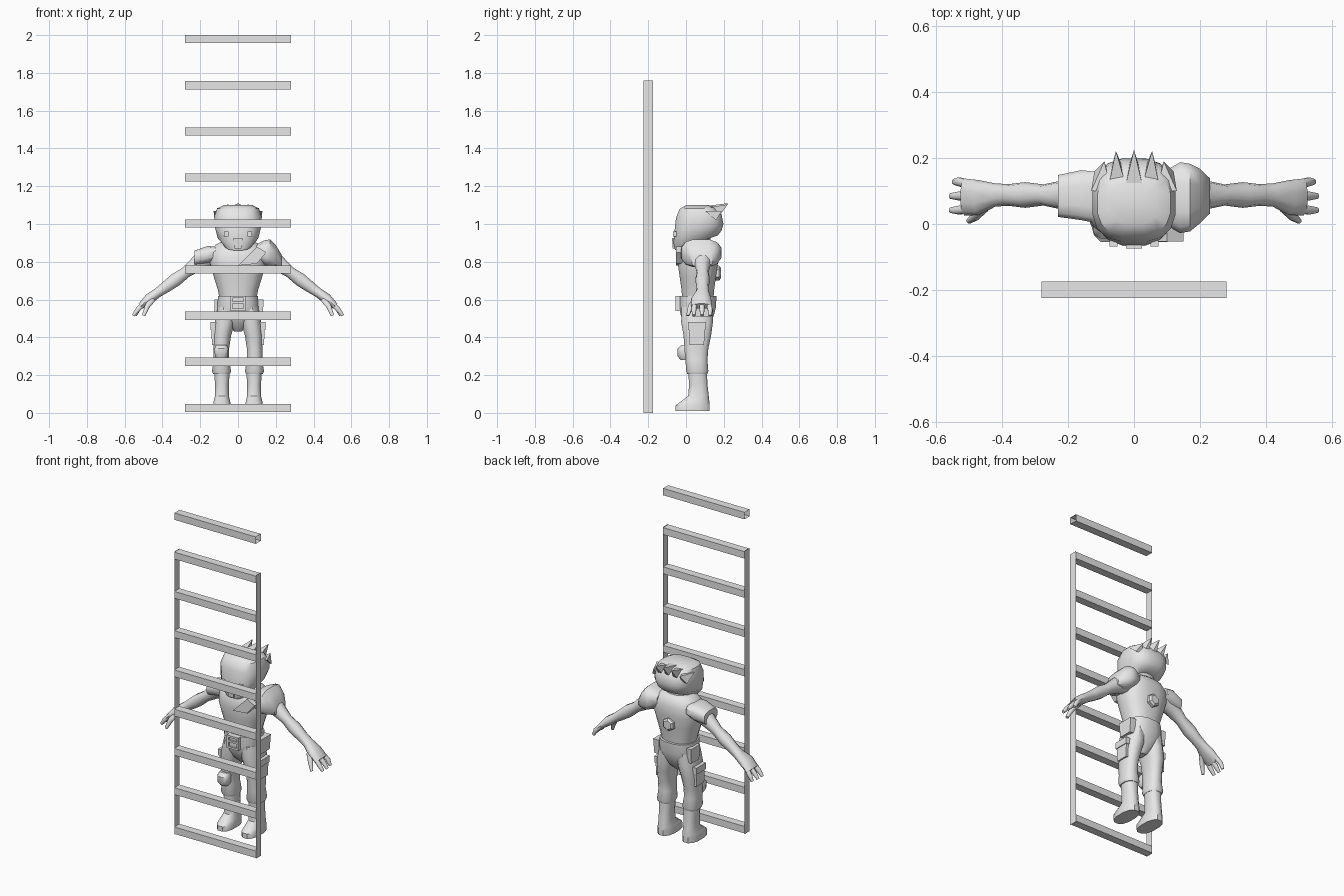
import bpy, bmesh, math
from mathutils import Vector

cube = bpy.data.objects.get("Cube")
if cube:
    bpy.data.objects.remove(cube)

grey = bpy.data.materials.new("light_grey")
grey.use_nodes = True
grey.diffuse_color = (0.8, 0.8, 0.8, 1)
grey.node_tree.nodes["Principled BSDF"].inputs["Base Color"].default_value = (0.8, 0.8, 0.8, 1)


def finish(name, bm, angle=40):
    bmesh.ops.recalc_face_normals(bm, faces=bm.faces)
    mesh = bpy.data.meshes.new(name)
    bm.to_mesh(mesh)
    bm.free()
    mesh.materials.append(grey)
    ob = bpy.data.objects.new(name, mesh)
    bpy.context.collection.objects.link(ob)
    if angle:
        bpy.ops.object.select_all(action='DESELECT')
        ob.select_set(True)
        bpy.context.view_layer.objects.active = ob
        bpy.ops.object.shade_smooth_by_angle(angle=math.radians(angle))
    return ob


def ring(c, u, v, power=2.5, n=16):
    """Rounded-square ring around c with half axes u and v."""
    pts = []
    for i in range(n):
        a = 2 * math.pi * (i + 0.5) / n
        p, q = math.cos(a), math.sin(a)
        p = math.copysign(abs(p) ** (2 / power), p)
        q = math.copysign(abs(q) ** (2 / power), q)
        pts.append(Vector(c) + Vector(u) * p + Vector(v) * q)
    return pts


def loft(name, rings, angle=40):
    bm = bmesh.new()
    rows = [[bm.verts.new(p) for p in r] for r in rings]
    n = len(rows[0])
    for a, b in zip(rows, rows[1:]):
        for i in range(n):
            bm.faces.new((a[i], a[(i + 1) % n], b[(i + 1) % n], b[i]))
    bm.faces.new(rows[0])
    bm.faces.new(rows[-1])
    return finish(name, bm, angle)


def stack(name, sections, xc=0, power=2.5, n=16):
    """Sections: z front, z back, y front, y back, half width, optional x shift."""
    rings = []
    for zf, zb, yf, yb, hx, *shift in sections:
        x = shift[0] if shift else xc
        rings.append(ring((x, (yf + yb) / 2, (zf + zb) / 2), (hx, 0, 0),
                          (0, (yb - yf) / 2, (zb - zf) / 2), power, n))
    return loft(name, rings)


def limb(name, pts, s, n=10):
    """Tube with points x, y, z, radius across, radius in y; s mirrors it."""
    rings = []
    for i, (x, y, z, r, ry) in enumerate(pts):
        a, b = pts[max(i - 1, 0)], pts[min(i + 1, len(pts) - 1)]
        d = Vector((b[0] - a[0], 0, b[2] - a[2])).normalized()
        rings.append(ring((s * x, y, z), (-s * d.z * r, 0, d.x * r), (0, ry, 0), 2.2, n))
    return loft(name, rings, 50)


def box(name, x0, x1, y0, y1, z0, z1, taper=1.0):
    """Block whose bottom is scaled by taper."""
    c = ((x0 + x1) / 2, (y0 + y1) / 2)
    h = ((x1 - x0) / 2, (y1 - y0) / 2)
    rings = [[Vector((c[0] + i * h[0] * t, c[1] + j * h[1] * t, z))
              for i, j in ((-1, -1), (1, -1), (1, 1), (-1, 1))]
             for z, t in ((z0, taper), (z1, 1))]
    return loft(name, rings, 0)


def pad(name, sections):
    """Shoulder armour running along x: x, y front, y back, z low, z high."""
    return loft(name, [ring((x, (a + b) / 2, (c + d) / 2), (0, (b - a) / 2, 0),
                            (0, 0, (d - c) / 2), 3, 12) for x, a, b, c, d in sections])


# Ladder: open square rungs joined by flat side strips
bm = bmesh.new()
Y0, Y1 = -0.225, -0.175
for k in range(9):
    z0 = 0.005 + 0.244 * k
    corners = ((Y0, z0), (Y1, z0), (Y1, z0 + 0.043), (Y0, z0 + 0.043))
    rows = [[bm.verts.new((x, y, z)) for y, z in corners] for x in (-0.28, 0.28)]
    for i in range(4):
        j = (i + 1) % 4
        bm.faces.new((rows[0][i], rows[0][j], rows[1][j], rows[1][i]))
finish("ladder_rungs", bm, 0)
for x, side in ((-0.28, "right"), (0.28, "left")):
    bm = bmesh.new()
    bm.faces.new([bm.verts.new((x, y, z)) for y, z in
                  ((Y0, 0), (Y1, 0), (Y1, 1.76), (Y0, 1.76))])
    finish("ladder_rail_" + side, bm, 0)

# Head with slanted jaw
stack("head", [
    (0.87, 0.93, -0.04, 0.13, 0.055), (0.86, 0.94, -0.06, 0.17, 0.075),
    (0.90, 0.965, -0.068, 0.19, 0.108), (0.96, 1.0, -0.063, 0.2, 0.122),
    (1.03, 1.05, -0.055, 0.19, 0.128), (1.08, 1.085, -0.035, 0.16, 0.112),
    (1.1, 1.1, 0.0, 0.12, 0.075)], power=2.8)
stack("neck", [(0.86, 0.86, 0.01, 0.13, 0.07), (0.96, 0.96, 0.02, 0.13, 0.06)])

# Swept-back hair spikes
bm = bmesh.new()
for x, tip_x, y, z in ((-0.1, -0.09, 0.19, 1.07), (-0.05, -0.055, 0.222, 1.105),
                       (0, 0, 0.225, 1.11), (0.05, 0.055, 0.222, 1.105),
                       (0.1, 0.09, 0.19, 1.07)):
    drop = abs(x) * 0.25
    base = [bm.verts.new(p) for p in ((x - 0.03, 0.1, 1.095 - drop),
                                      (x + 0.03, 0.1, 1.095 - drop),
                                      (x + 0.02, 0.16, 1.02), (x - 0.02, 0.16, 1.02))]
    tip = bm.verts.new((tip_x, y, z))
    bm.faces.new(base)
    for i in range(4):
        bm.faces.new((base[i], base[(i + 1) % 4], tip))
finish("hair_spikes", bm, 0)

# Face: eyes and muzzle plate
for s, side in ((-1, "right"), (1, "left")):
    x = 0.062 * s
    box("eye_" + side, x - 0.012, x + 0.012, -0.069, -0.05, 0.935, 0.96)
box("muzzle_plate", -0.025, 0.025, -0.074, -0.05, 0.87, 0.925, 0.7)

# Torso, trousers and chest armour
stack("torso", [(z, z, a, b, h) for z, a, b, h in (
    (0.58, -0.02, 0.145, 0.095), (0.65, -0.025, 0.15, 0.108), (0.72, -0.035, 0.16, 0.13),
    (0.79, -0.045, 0.17, 0.15), (0.85, -0.035, 0.17, 0.15),
    (0.89, -0.01, 0.155, 0.12), (0.91, 0.02, 0.13, 0.08))])
stack("pelvis", [(z, z, a, b, h) for z, a, b, h in (
    (0.43, 0.03, 0.09, 0.02), (0.47, -0.01, 0.13, 0.06), (0.52, -0.03, 0.15, 0.108),
    (0.56, -0.037, 0.16, 0.11), (0.62, -0.037, 0.163, 0.108))])
plate = ((0.0, 0.78), (0.1, 0.79), (0.15, 0.85), (0.1, 0.88))
loft("chest_plate", [[Vector((x, y, z)) for x, z in plate] for y in (-0.053, 0.0)], 0)
loft("back_device", [ring((0, y, 0.74), (r, 0, 0), (0, 0, r), 2, 6)
                     for y, r in ((0.14, 0.04), (0.175, 0.04), (0.185, 0.028))], 0)

# Shoulder armour, larger on the left
pad("shoulder_pad_left", [
    (0.09, 0.0, 0.16, 0.82, 0.89), (0.14, -0.03, 0.19, 0.78, 0.915),
    (0.17, -0.025, 0.185, 0.77, 0.92), (0.20, 0.0, 0.17, 0.77, 0.89), (0.23, 0.03, 0.14, 0.77, 0.84)])
pad("shoulder_pad_right", [
    (-0.11, 0.0, 0.16, 0.81, 0.88), (-0.16, 0.01, 0.165, 0.79, 0.885),
    (-0.23, 0.02, 0.15, 0.78, 0.86)])

# Belt buckle frame
box("buckle_plate", -0.028, 0.028, -0.045, -0.03, 0.55, 0.61)
for s, side in ((-1, "right"), (1, "left")):
    x = 0.034 * s
    box("buckle_side_" + side, x - 0.006, x + 0.006, -0.055, -0.03, 0.54, 0.62)
for name, z in (("buckle_bottom", 0.546), ("buckle_middle", 0.585), ("buckle_top", 0.614)):
    box(name, -0.034, 0.034, -0.055, -0.03, z - 0.006, z + 0.006)

for s, side in ((-1, "right"), (1, "left")):
    # Trouser legs and boots
    stack("leg_" + side, [(z, z, a, b, h, s * x) for z, a, b, h, x in (
        (0.56, -0.025, 0.145, 0.05, 0.058), (0.48, -0.028, 0.145, 0.055, 0.07),
        (0.41, -0.015, 0.135, 0.048, 0.083), (0.34, -0.01, 0.12, 0.042, 0.088),
        (0.28, -0.005, 0.115, 0.042, 0.088), (0.22, 0.0, 0.12, 0.052, 0.087),
        (0.205, 0.005, 0.115, 0.045, 0.087))], n=12)
    stack("boot_" + side, [(z, z, a, b, h, s * 0.085) for z, a, b, h in (
        (0.01, -0.057, 0.128, 0.048), (0.04, -0.057, 0.128, 0.048),
        (0.06, -0.03, 0.126, 0.045), (0.09, 0.01, 0.122, 0.038),
        (0.15, 0.015, 0.115, 0.038), (0.22, 0.01, 0.112, 0.042))], n=12)

    # Arm and palm
    limb("arm_" + side, [
        (0.14, 0.088, 0.83, 0.055, 0.055), (0.21, 0.088, 0.795, 0.045, 0.046),
        (0.275, 0.088, 0.745, 0.031, 0.032), (0.33, 0.088, 0.705, 0.037, 0.039),
        (0.38, 0.088, 0.668, 0.032, 0.033), (0.42, 0.088, 0.64, 0.027, 0.035),
        (0.47, 0.08, 0.605, 0.028, 0.053), (0.515, 0.082, 0.565, 0.018, 0.056)], s)

    # Three fingers and a thumb
    for name, y0, y1, tip in (("outer", 0.12, 0.128, 0.55), ("middle", 0.084, 0.085, 0.56),
                              ("inner", 0.046, 0.042, 0.56)):
        limb(f"{name}_finger_{side}", [
            (0.5, y0, 0.578, 0.015, 0.014), (0.53, y1, 0.547, 0.014, 0.014),
            (tip - 0.005, y1, 0.515, 0.009, 0.009)], s, 8)
    limb("thumb_" + side, [(0.45, 0.055, 0.605, 0.018, 0.018), (0.48, 0.025, 0.565, 0.015, 0.015),
                           (0.5, 0.01, 0.515, 0.009, 0.009)], s, 8)

# Pouches and knee guard
box("hip_pouch_left", 0.095, 0.135, 0.03, 0.13, 0.51, 0.6, 0.85)
box("hip_pouch_right", -0.125, -0.095, 0.04, 0.13, 0.51, 0.6, 0.85)
for s, side in ((-1, "right"), (1, "left")):
    a, b = sorted((0.11 * s, 0.14 * s))
    box("thigh_pouch_" + side, a, b, 0.015, 0.1, 0.36, 0.46, 0.9)
    a, b = sorted((0.11 * s, 0.145 * s))
    box("thigh_pouch_flap_" + side, a, b, 0.01, 0.105, 0.44, 0.48, 0.97)
stack("knee_guard_right", [(z, z, a, 0.03, h, -0.088) for z, a, h in (
    (0.28, -0.03, 0.025), (0.3, -0.045, 0.035), (0.34, -0.045, 0.038), (0.36, -0.025, 0.03))],
    n=12)
